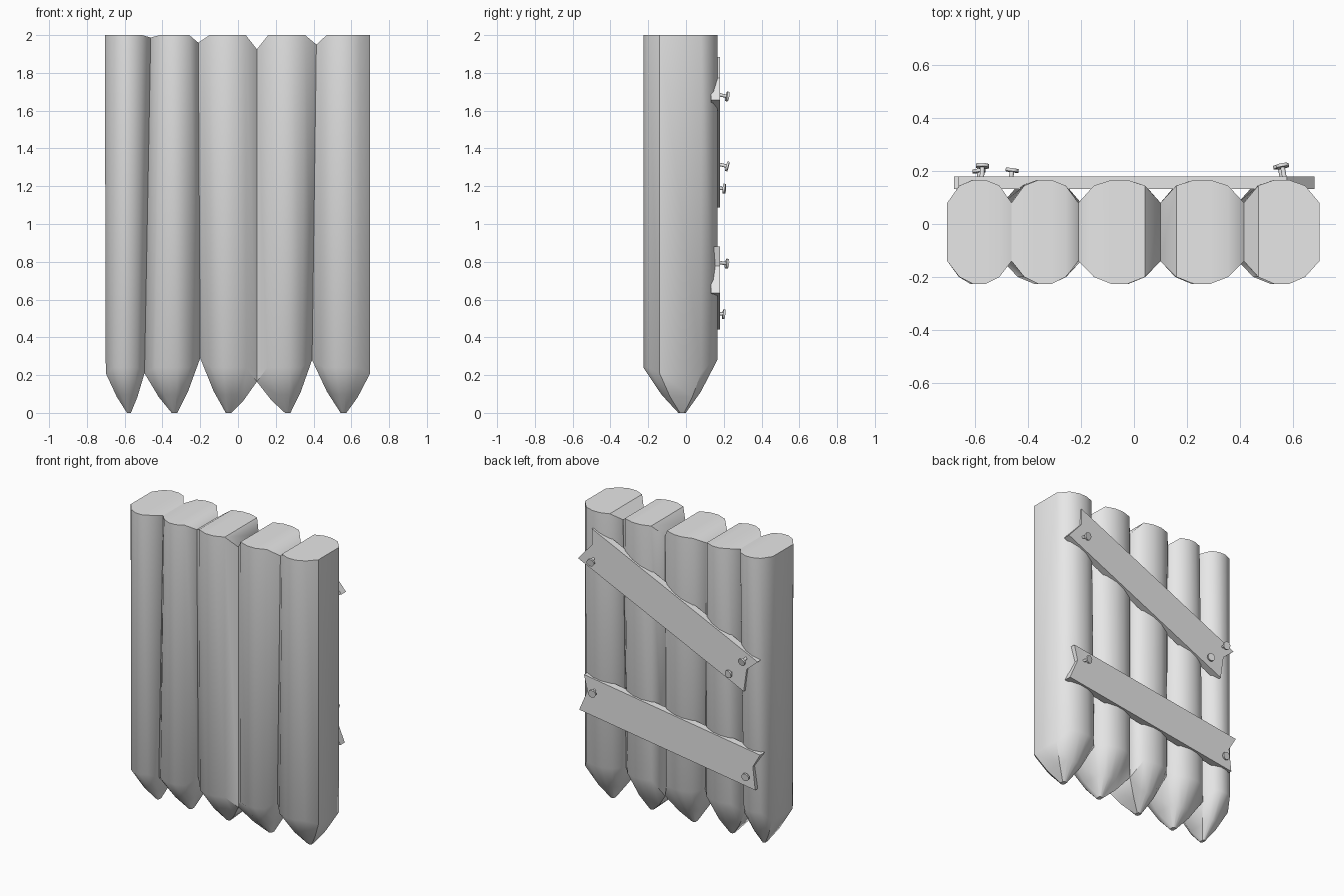
import bpy, bmesh, math
from mathutils import Vector, Matrix

cube = bpy.data.objects.get("Cube")
if cube:
    bpy.data.objects.remove(cube, do_unlink=True)


def make_material(name, rgb):
    mat = bpy.data.materials.new(name)
    mat.use_nodes = True
    mat.diffuse_color = (*rgb, 1)
    mat.node_tree.nodes["Principled BSDF"].inputs["Base Color"].default_value = (*rgb, 1)
    return mat


GREY = make_material("plain_grey", (0.8, 0.8, 0.8))


def finish(bm, name, angle=None):
    bmesh.ops.recalc_face_normals(bm, faces=bm.faces)
    mesh = bpy.data.meshes.new(name)
    bm.to_mesh(mesh)
    bm.free()
    mesh.materials.append(GREY)
    obj = bpy.data.objects.new(name, mesh)
    bpy.context.collection.objects.link(obj)
    if angle:
        bpy.ops.object.select_all(action="DESELECT")
        obj.select_set(True)
        bpy.context.view_layer.objects.active = obj
        bpy.ops.object.shade_smooth_by_angle(angle=math.radians(angle))
    return obj


# Columns across a log: fraction of half width, front depth, back depth
COLUMNS = [(-1, -0.14, 0.08), (-0.62, -0.2, 0.145), (-0.2, -0.226, 0.166),
           (0.2, -0.226, 0.166), (0.62, -0.2, 0.145), (1, -0.14, 0.08)]
TIP_Y = -0.02


def log(name, top, low, tip_x, taper, drop):
    """Flat-sided log: x bounds at top and low, point x, taper heights, top corner drops."""
    bm = bmesh.new()

    def ring(bounds, height, scale):
        mid, half = sum(bounds) / 2, (bounds[1] - bounds[0]) / 2
        pts = [(f, y) for f, y, _ in COLUMNS] + [(f, y) for f, _, y in reversed(COLUMNS)]
        return [bm.verts.new((tip_x + (mid + f * half - tip_x) * scale,
                              TIP_Y + (y - TIP_Y) * scale, height(f, y))) for f, y in pts]

    def top_z(f, y):
        return 2 - (drop[0] if f == -1 else drop[1] if f == 1 else 0)

    def taper_z(f, y):
        if abs(f) == 1:
            return taper[f > 0]
        return 0.24 if y < 0 else 0.28

    rings = [ring(top, top_z, 1), ring(low, taper_z, 1),
             ring(low, lambda f, y: taper_z(f, y) * 0.4, 0.53),
             ring(low, lambda f, y: 0, 0.1)]
    n = len(rings[0])
    for a, b in zip(rings, rings[1:]):
        for i in range(n):
            j = (i + 1) % n
            bm.faces.new((a[i], a[j], b[j], b[i]))
    # Top is built in strips so that its edges can slope down
    t = rings[0]
    for i in range(len(COLUMNS) - 1):
        bm.faces.new((t[i], t[i + 1], t[n - 2 - i], t[n - 1 - i]))
    bm.faces.new(rings[-1])
    return finish(bm, name, 42)


TOP_X = [-0.705, -0.462, -0.21, 0.1, 0.415, 0.7]
LOW_X = [-0.7, -0.495, -0.2, 0.1, 0.392, 0.7]
TIPS = [-0.575, -0.335, -0.05, 0.265, 0.56]
TAPER = [0.21, 0.21, 0.29, 0.165, 0.28, 0.21]
DROP = [0, 0.013, 0.04, 0.075, 0.05, 0]
for k in range(5):
    log(f"log_{k + 1}", TOP_X[k:k + 2], LOW_X[k:k + 2], TIPS[k],
        TAPER[k:k + 2], DROP[k:k + 2])


# Braces across the back, with notched ends
def brace(name, start, end, width, notch):
    start, end = Vector(start), Vector(end)
    along = (end - start).normalized()
    across = Vector((-along.y, along.x)) * width / 2
    outline = [start - across, end - across, end - along * notch + across * 0.2,
               end + across, start + across, start + along * notch + across * 0.2]
    bm = bmesh.new()
    face = bm.faces.new([bm.verts.new((p.x, 0.132, p.y)) for p in outline])
    out = bmesh.ops.extrude_face_region(bm, geom=[face])
    bmesh.ops.translate(bm, vec=(0, 0.048, 0),
                        verts=[v for v in out["geom"] if isinstance(v, bmesh.types.BMVert)])
    return finish(bm, name)


brace("upper_brace", (-0.61, 1.2), (0.63, 1.77), 0.25, 0.045)
brace("lower_brace", (-0.662, 0.565), (0.655, 0.758), 0.25, 0.04)


# Nails: thin shank and disc head, slightly tilted
def nail(name, x, z, head_y, turn, tip):
    bm = bmesh.new()
    length = head_y - 0.15
    for radius, depth, at in ((0.009, length, -length / 2), (0.026, 0.012, 0)):
        bmesh.ops.create_cone(bm, cap_ends=True, segments=10, radius1=radius, radius2=radius,
                              depth=depth, matrix=Matrix.Translation((0, 0, at)))
    place = (Matrix.Translation((x, head_y, z)) @ Matrix.Rotation(math.radians(turn), 4, "Z")
             @ Matrix.Rotation(math.radians(-90 + tip), 4, "X"))
    bmesh.ops.transform(bm, matrix=place, verts=bm.verts)
    return finish(bm, name, 40)


nail("upper_nail_high", 0.56, 1.675, 0.219, 10, -12)
nail("upper_nail_low_outer", -0.572, 1.305, 0.219, -3, -14)
nail("upper_nail_low_inner", -0.46, 1.187, 0.203, -8, -5)
nail("lower_nail_high", 0.55, 0.79, 0.217, 12, -8)
nail("lower_nail_low", -0.585, 0.522, 0.2, 5, -8)
